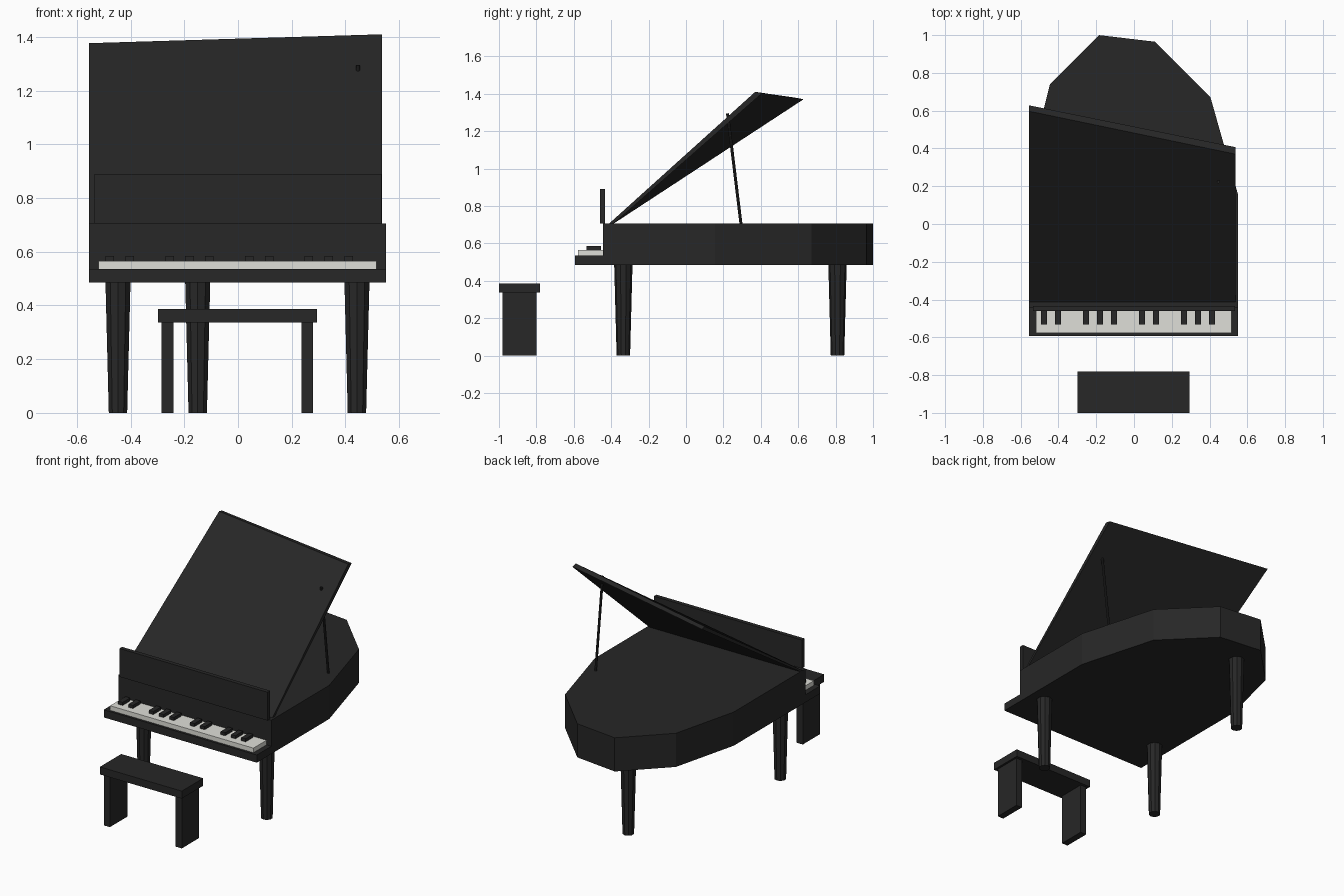
import bpy, bmesh
from mathutils import Vector

cube = bpy.data.objects.get("Cube")
if cube:
    bpy.data.objects.remove(cube, do_unlink=True)


def material(name, rgb):
    m = bpy.data.materials.new(name)
    m.use_nodes = True
    m.diffuse_color = (*rgb, 1)
    m.node_tree.nodes["Principled BSDF"].inputs["Base Color"].default_value = (*rgb, 1)
    return m


BLACK = material("black lacquer", (0.02, 0.02, 0.02))
IVORY = material("ivory", (0.74, 0.74, 0.69))


def finish(name, bm, mat):
    bmesh.ops.recalc_face_normals(bm, faces=bm.faces)
    me = bpy.data.meshes.new(name)
    bm.to_mesh(me)
    bm.free()
    me.materials.append(mat)
    ob = bpy.data.objects.new(name, me)
    bpy.context.collection.objects.link(ob)
    return ob


def box(name, x, y, z, mat=BLACK):
    """Box from (low, high) pairs on each axis."""
    bm = bmesh.new()
    bmesh.ops.create_cube(bm, size=1)
    for v in bm.verts:
        v.co = [r[0] if c < 0 else r[1] for c, r in zip(v.co, (x, y, z))]
    return finish(name, bm, mat)


def loft(name, lower, upper, mat=BLACK):
    """Solid between two matching outlines."""
    bm = bmesh.new()
    a = [bm.verts.new(p) for p in lower]
    b = [bm.verts.new(p) for p in upper]
    bm.faces.new(a)
    bm.faces.new(b)
    n = len(a)
    for i in range(n):
        j = (i + 1) % n
        bm.faces.new((a[i], a[j], b[j], b[i]))
    return finish(name, bm, mat)


def rod(name, start, end, r1, r2, sides):
    """Tapered rod between two points."""
    start, end = Vector(start), Vector(end)
    axis = end - start
    bm = bmesh.new()
    bmesh.ops.create_cone(bm, cap_ends=True, segments=sides, radius1=r1,
                          radius2=r2, depth=axis.length)
    turn = Vector((0, 0, 1)).rotation_difference(axis)
    for v in bm.verts:
        v.co = turn @ v.co + (start + end) / 2
    return finish(name, bm, BLACK)


LEFT, RIGHT = -0.555, 0.551
BASE, TOP = 0.485, 0.705

# Curved case
outline = [(LEFT, -0.443), (RIGHT, -0.443), (RIGHT, 0.155), (0.405, 0.67),
           (0.11, 0.965), (-0.185, 1.0), (-0.445, 0.74), (LEFT, 0.30)]
loft("case", [(x, y, BASE) for x, y in outline], [(x, y, TOP) for x, y in outline])

# Keyboard
box("key_bed", (LEFT, RIGHT), (-0.593, -0.443), (BASE, 0.535))
box("white_keys", (-0.52, 0.516), (-0.578, -0.443), (0.535, 0.565), IVORY)
for k in (0, 1, 3, 4, 5, 7, 8, 10, 11, 12):
    x = -0.477 + 0.0741 * k
    box("black_key", (x - 0.016, x + 0.016), (-0.533, -0.455), (0.562, 0.585))

# Music desk
box("music_desk", (-0.535, 0.535), (-0.46, -0.433), (TOP, 0.89))

# Raised lid, slightly twisted, with its prop
lid_x = (LEFT, 0.537)
upper = [(lid_x[0], -0.412, TOP), (lid_x[1], -0.412, TOP),
         (lid_x[1], 0.37, 1.41), (lid_x[0], 0.597, 1.377)]
lower = [(lid_x[0], -0.388, TOP), (lid_x[1], -0.388, TOP),
         (lid_x[1], 0.407, 1.403), (lid_x[0], 0.628, 1.37)]
loft("lid", lower, upper)
rod("lid_prop", (0.447, 0.295, TOP - 0.01), (0.447, 0.222, 1.295), 0.008, 0.008, 8)

# Tapered legs
for name, x, y in (("front_right_leg", -0.447, -0.335),
                   ("front_left_leg", 0.443, -0.335),
                   ("back_leg", -0.15, 0.81)):
    rod(name, (x, y, 0), (x, y, BASE), 0.036, 0.049, 10)

# Bench
box("bench_seat", (-0.298, 0.294), (-1.0, -0.78), (0.337, 0.386))
for side in (-1, 1):
    ends = sorted((side * 0.238 - 0.002, side * 0.282 - 0.002))
    box("bench_leg", ends, (-0.98, -0.80), (0, 0.337))
